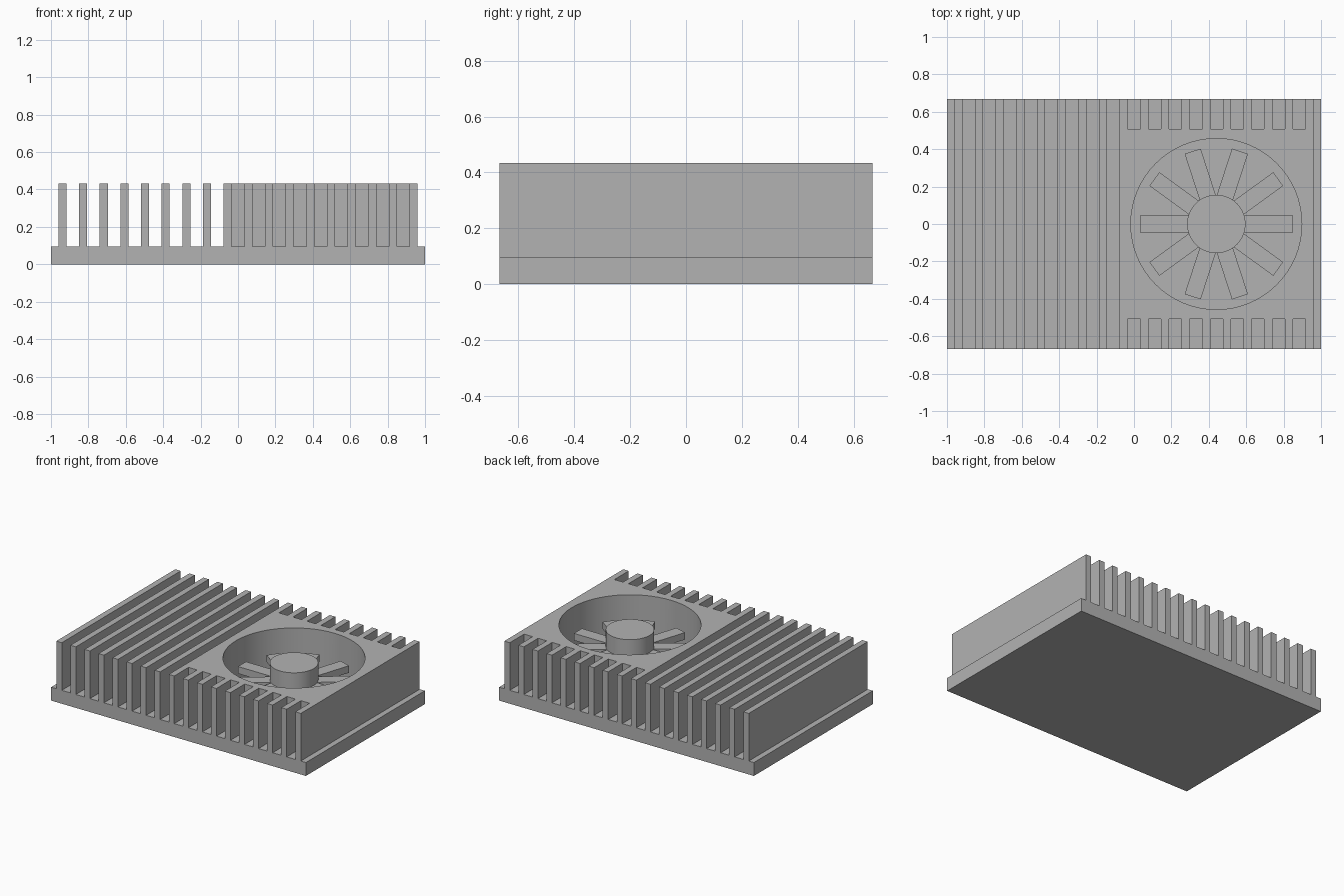
import bpy, bmesh
from math import pi, radians
from mathutils import Matrix

cube = bpy.data.objects.get("Cube")
if cube:
    bpy.data.objects.remove(cube, do_unlink=True)

BASE_TOP, TOP = 0.095, 0.433
HALF_Y = 0.667
FIN_W, EDGE, COUNT = 0.043, 0.96, 18
PITCH = (2 * EDGE - FIN_W) / (COUNT - 1)
FAN_X = 0.44

metal = bpy.data.materials.new("grey metal")
metal.use_nodes = True
GREY = (0.45, 0.45, 0.45, 1)
metal.diffuse_color = GREY
metal.node_tree.nodes["Principled BSDF"].inputs["Base Color"].default_value = GREY


def add_box(bm, x, y, z, turn=None):
    """Box between (low, high) pairs, optionally transformed."""
    size = [p[1] - p[0] for p in (x, y, z)]
    mid = [(p[0] + p[1]) / 2 for p in (x, y, z)]
    m = Matrix.Translation(mid) @ Matrix.Diagonal((*size, 1))
    bmesh.ops.create_cube(bm, size=1, matrix=turn @ m if turn else m)


def add_cylinder(bm, radius, z, sides=64):
    m = Matrix.Translation((FAN_X, 0, (z[0] + z[1]) / 2))
    bmesh.ops.create_cone(bm, cap_ends=True, segments=sides, radius1=radius,
                          radius2=radius, depth=z[1] - z[0], matrix=m)


def finish(bm, name):
    mesh = bpy.data.meshes.new(name)
    bm.to_mesh(mesh)
    bm.free()
    mesh.materials.append(metal)
    ob = bpy.data.objects.new(name, mesh)
    bpy.context.collection.objects.link(ob)
    return ob


def smooth(ob):
    bpy.ops.object.select_all(action='DESELECT')
    ob.select_set(True)
    bpy.context.view_layer.objects.active = ob
    bpy.ops.object.shade_smooth_by_angle(angle=radians(30))


# Base plate
bm = bmesh.new()
add_box(bm, (-1, 1), (-HALF_Y, HALF_Y), (0, BASE_TOP))
finish(bm, "base_plate")

# Open fins on the right half
bm = bmesh.new()
for i in range(8):
    x = -EDGE + i * PITCH
    add_box(bm, (x, x + FIN_W), (-HALF_Y, HALF_Y), (BASE_TOP, TOP))
finish(bm, "fins")

# Fan housing block
bm = bmesh.new()
add_box(bm, (-EDGE + 8 * PITCH, EDGE), (-HALF_Y, HALF_Y), (BASE_TOP, TOP))
housing = finish(bm, "fan_housing")

# Cutters: round fan well, and slots along front and back
bm = bmesh.new()
add_cylinder(bm, 0.457, (0, 0.6))
for i in range(8, COUNT - 1):
    x = -EDGE + i * PITCH + FIN_W
    for y in ((-0.8, -0.507), (0.507, 0.8)):
        add_box(bm, (x, x + PITCH - FIN_W), y, (0, 0.6))
cutter = finish(bm, "housing_cutter")
cutter.hide_render = True
cutter.hide_viewport = True
cut = housing.modifiers.new("cut", 'BOOLEAN')
cut.operation = 'DIFFERENCE'
cut.solver = 'EXACT'
cut.object = cutter
bpy.context.view_layer.update()
cut_mesh = bpy.data.meshes.new_from_object(
    housing.evaluated_get(bpy.context.evaluated_depsgraph_get()))
housing.modifiers.clear()
housing.data = cut_mesh
bpy.data.objects.remove(cutter, do_unlink=True)
smooth(housing)

# Fan hub
bm = bmesh.new()
add_cylinder(bm, 0.156, (BASE_TOP, 0.4))
smooth(finish(bm, "fan_hub"))

# Fan blades
bm = bmesh.new()
for i in range(10):
    turn = Matrix.Translation((FAN_X, 0, 0)) @ Matrix.Rotation(i * pi / 5, 4, 'Z')
    add_box(bm, (0.13, 0.409), (-0.045, 0.045), (0.23, 0.28), turn)
finish(bm, "fan_blades")
